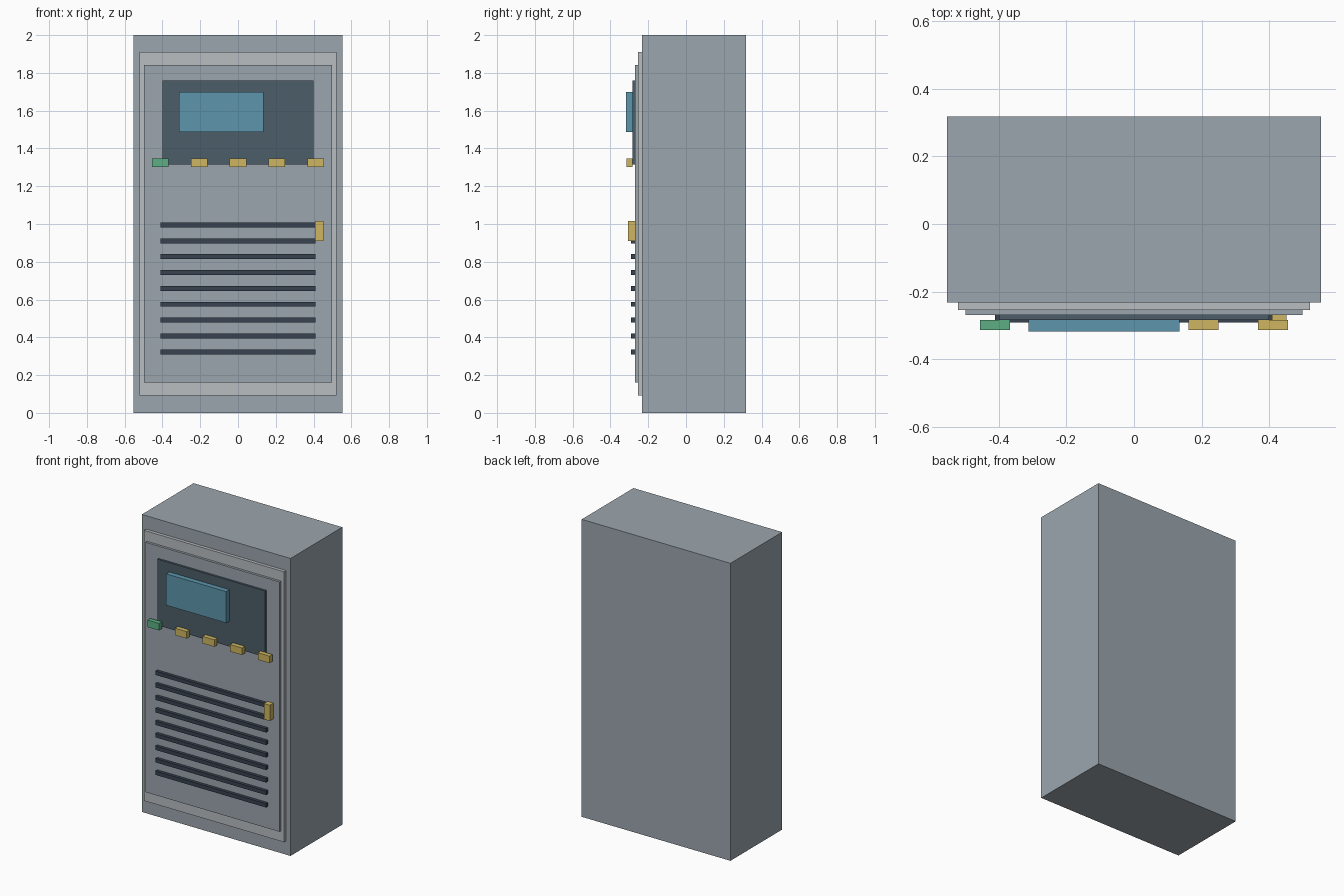
import bpy

if "Cube" in bpy.data.objects:
    bpy.data.objects.remove(bpy.data.objects["Cube"])


def material(name, rgb):
    mat = bpy.data.materials.new(name)
    mat.diffuse_color = (*rgb, 1.0)
    mat.use_nodes = True
    mat.node_tree.nodes["Principled BSDF"].inputs["Base Color"].default_value = mat.diffuse_color
    return mat


STEEL = material("steel", (0.33, 0.38, 0.42))
TRIM = material("trim", (0.48, 0.51, 0.53))
DARK = material("dark_panel", (0.07, 0.11, 0.14))
SLAT = material("slat", (0.04, 0.055, 0.08))
GLASS = material("screen_glass", (0.11, 0.30, 0.41))
GOLD = material("yellow", (0.62, 0.47, 0.12))
GREEN = material("green", (0.11, 0.43, 0.23))


def box(name, x, y, z, mat):
    """Box spanning the (min, max) ranges x, y and z."""
    spans = (x, y, z)
    bpy.ops.mesh.primitive_cube_add(size=1, location=[(a + b) / 2 for a, b in spans])
    ob = bpy.context.object
    ob.name = name
    ob.scale = [b - a for a, b in spans]
    bpy.ops.object.transform_apply(location=False, rotation=False, scale=True)
    ob.data.materials.append(mat)
    return ob


# Cabinet and stepped door
box("cabinet", (-0.553, 0.553), (-0.232, 0.318), (0, 2), STEEL)
box("door_frame", (-0.521, 0.521), (-0.254, -0.232), (0.092, 1.91), TRIM)
box("door_panel", (-0.498, 0.498), (-0.27, -0.254), (0.162, 1.842), STEEL)

# Control panel with screen
box("control_panel", (-0.4, 0.4), (-0.284, -0.27), (1.316, 1.76), DARK)
box("screen", (-0.312, 0.134), (-0.318, -0.284), (1.487, 1.698), GLASS)

# Row of buttons, the first one green
for i in range(5):
    cx = -0.411 + i * 0.2055
    box(f"button_{i + 1}", (cx - 0.044, cx + 0.044), (-0.314, -0.284),
        (1.301, 1.348), GOLD if i else GREEN)

# Ventilation slats
for i in range(9):
    cz = 0.323 + i * 0.084
    box(f"vent_slat_{i + 1}", (-0.411, 0.411), (-0.291, -0.27),
        (cz - 0.013, cz + 0.013), SLAT)

# Door handle
box("door_handle", (0.408, 0.452), (-0.308, -0.27), (0.909, 1.015), GOLD)
